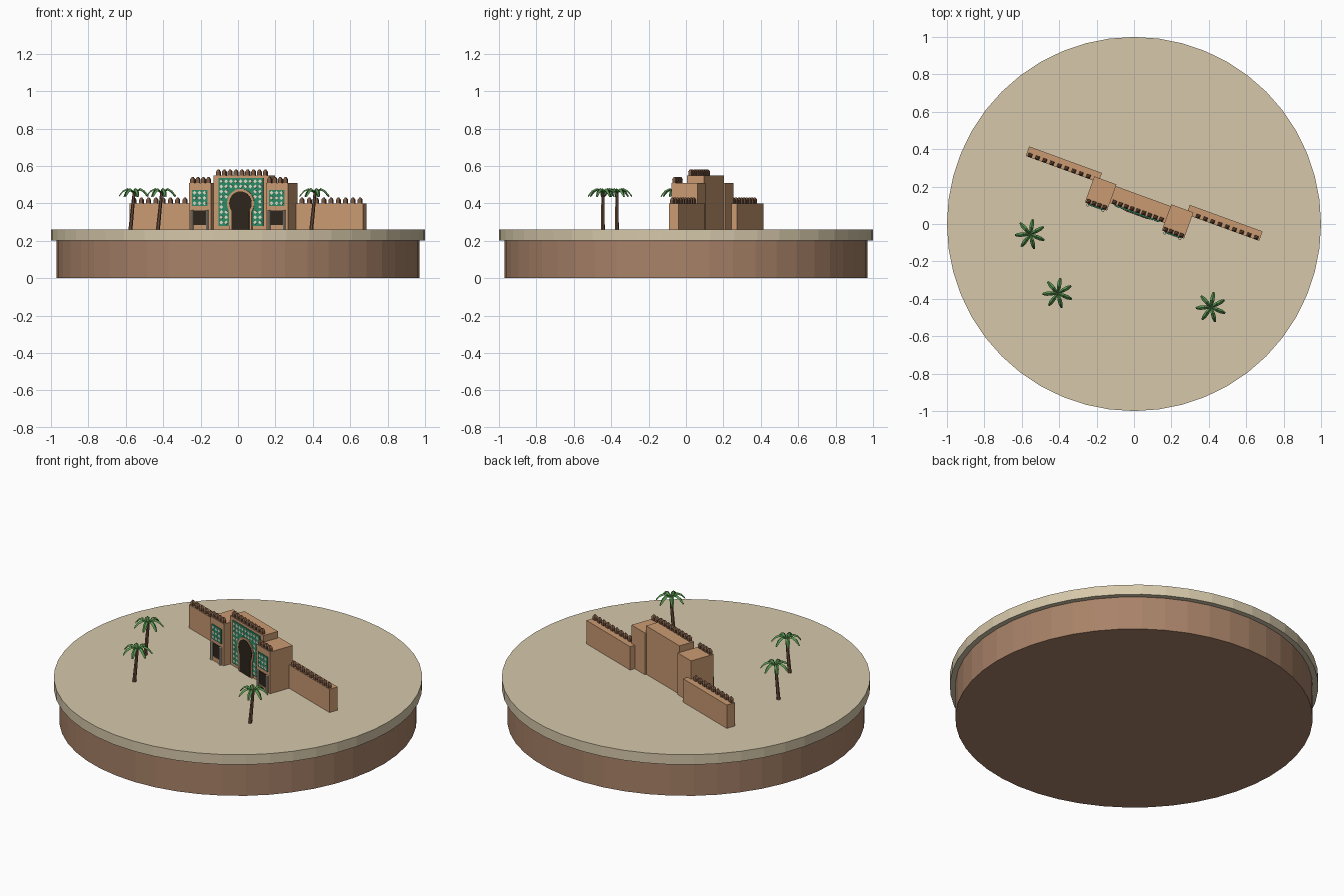
import bpy, bmesh, math
from mathutils import Matrix, Vector

cube = bpy.data.objects.get("Cube")
if cube:
    bpy.data.objects.remove(cube, do_unlink=True)


def material(name, rgb):
    """Flat material from 0-255 sRGB."""
    lin = [((c / 255 + 0.055) / 1.055) ** 2.4 for c in rgb] + [1]
    m = bpy.data.materials.new(name)
    m.use_nodes = True
    m.diffuse_color = lin
    m.node_tree.nodes["Principled BSDF"].inputs["Base Color"].default_value = lin
    return m


SAND = material("sand", (214, 200, 170))
EARTH = material("earth", (168, 130, 104))
CLAY = material("clay wall", (202, 154, 114))
MERLON = material("dark clay", (124, 90, 68))
TILE = material("green tile", (44, 140, 102))
IVORY = material("ivory tile", (226, 220, 200))
STONE = material("pale stone", (200, 188, 168))
SHADE = material("dark opening", (46, 38, 28))
TRUNK = material("palm trunk", (118, 86, 66))
LEAF = material("palm leaf", (88, 150, 80))

GROUND = 0.26
GATE = Matrix.Translation((0.027, 0.087, 0)) @ Matrix.Rotation(math.radians(-20), 4, "Z")


def finish(name, bm, mat, frame=Matrix()):
    bmesh.ops.recalc_face_normals(bm, faces=bm.faces)
    bm.transform(frame)
    me = bpy.data.meshes.new(name)
    bm.to_mesh(me)
    bm.free()
    me.materials.append(mat)
    ob = bpy.data.objects.new(name, me)
    bpy.context.collection.objects.link(ob)
    return ob


def cone(bm, r1, r2, z0, z1, sides, at=(0, 0), turn=0):
    place = Matrix.Translation((at[0], at[1], (z0 + z1) / 2)) @ Matrix.Rotation(turn, 4, "Z")
    bmesh.ops.create_cone(bm, cap_ends=True, segments=sides, radius1=r1, radius2=r2,
                          depth=z1 - z0, matrix=place)


def prism(bm, outline, front, back):
    """Extrude an (x, z) outline from y=front to y=back."""
    f = [bm.verts.new((x, front, z)) for x, z in outline]
    b = [bm.verts.new((x, back, z)) for x, z in outline]
    bm.faces.new(f)
    bm.faces.new(b[::-1])
    for i in range(len(f)):
        j = (i + 1) % len(f)
        bm.faces.new((f[i], b[i], b[j], f[j]))


def rect(x0, x1, z0, z1):
    return [(x0, z0), (x1, z0), (x1, z1), (x0, z1)]


def diamond(x, z, r):
    return [(x - r, z), (x, z - r), (x + r, z), (x, z + r)]


def horseshoe(leg, radius, centre, base):
    """Outline of a horseshoe arch."""
    a = math.acos(leg / radius)
    steps = 20
    arc = [(-a + (math.pi + 2 * a) * i / steps) for i in range(steps + 1)]
    return ([(leg, base)] + [(radius * math.cos(t), centre + radius * math.sin(t)) for t in arc]
            + [(-leg, base)])


def plates(name, outlines, front, back, mat):
    bm = bmesh.new()
    for o in outlines:
        prism(bm, o, front, back)
    return finish(name, bm, mat, GATE)


def merlons(name, x0, x1, y, z, count):
    """Row of small pointed battlements."""
    bm = bmesh.new()
    pitch = (x1 - x0) / count
    for i in range(count):
        x = x0 + pitch * (i + 0.5)
        prism(bm, rect(x - 0.011, x + 0.011, z, z + 0.018), y - 0.009, y + 0.009)
        cone(bm, 0.0155, 0.004, z + 0.018, z + 0.032, 4, (x, y), math.pi / 4)
    finish(name, bm, MERLON, GATE)


# Round base: earth drum with a wider sand slab
for name, r, z0, z1, mat in (("earth_drum", 0.97, 0, 0.2, EARTH),
                             ("sand_slab", 1.0, 0.2, GROUND, SAND)):
    bm = bmesh.new()
    cone(bm, r, r, z0, z1, 48)
    finish(name, bm, mat)

# Gatehouse block
plates("gate_block", [rect(-0.158, 0.158, GROUND, 0.55)], -0.03, 0.066, CLAY)
merlons("gate_merlons", -0.15, 0.15, -0.018, 0.55, 9)

# Tiled frame with horseshoe doorway
plates("gate_tiles", [rect(-0.128, 0.128, 0.28, 0.535)], -0.036, -0.03, TILE)
plates("gate_arch", [horseshoe(0.064, 0.077, 0.4, GROUND)], -0.04, -0.03, CLAY)
plates("gate_opening", [horseshoe(0.05, 0.064, 0.4, GROUND)], -0.042, -0.03, SHADE)
studs = []
for row in range(9):
    for col in range(-4, 5):
        x, z = col * 0.0275, 0.298 + row * 0.0275
        in_arch = abs(x) < 0.076 and z < 0.4 or math.hypot(x, z - 0.4) < 0.088
        if not in_arch:
            studs.append(diamond(x, z, 0.0105))
plates("gate_studs", studs, -0.038, -0.036, IVORY)

# Flanking towers and outer walls
for side, s in (("right", -1), ("left", 1)):
    c = s * 0.219
    plates(side + "_tower", [rect(c - 0.063, c + 0.063, GROUND, 0.51)], -0.073, 0.076, CLAY)
    merlons(side + "_tower_merlons", c - 0.06, c + 0.06, -0.061, 0.51, 4)
    plates(side + "_tower_tiles", [rect(c - 0.044, c + 0.044, 0.385, 0.472)],
           -0.078, -0.073, TILE)
    plates(side + "_tower_studs",
           [diamond(c + i * 0.028, 0.4285 + j * 0.028, 0.0105)
            for i in (-1, 0, 1) for j in (-1, 0, 1)], -0.08, -0.078, IVORY)
    plates(side + "_niche", [rect(c - 0.036, c + 0.036, GROUND, 0.362)], -0.076, -0.073, SHADE)
    plates(side + "_niche_sill", [rect(c - 0.036, c + 0.036, GROUND, 0.285)],
           -0.079, -0.073, CLAY)
    bm = bmesh.new()
    for k in (-1, 1):
        cone(bm, 0.008, 0.008, GROUND, 0.365, 8, (c + k * 0.043, -0.08))
    finish(side + "_niche_columns", bm, STONE, GATE)

    a, b = sorted((s * 0.25, s * 0.664))
    plates(side + "_wall", [rect(a, b, GROUND, 0.4)], 0.053, 0.107, CLAY)
    merlons(side + "_wall_merlons", a, b, 0.064, 0.4, 10)


# Palms: leaning trunk and seven drooping ridged fronds
def palm(name, x, y):
    bm = bmesh.new()
    cone(bm, 0.011, 0.008, GROUND, 0.462, 7)
    for v in bm.verts:
        v.co.x += (v.co.z - 0.462) * 0.1
    finish(name + "_trunk", bm, TRUNK, Matrix.Translation((x, y, 0)))

    bm = bmesh.new()
    spine = ((0, 0.458, 0.005), (0.035, 0.478, 0.011), (0.06, 0.466, 0.011), (0.082, 0.44, 0.005))
    for k in range(7):
        turn = Matrix.Rotation(math.radians(80) + math.tau * k / 7, 3, "Z")
        rings = []
        for r, z, w in spine:
            section = ((-w, -0.006), (0, 0.003), (w, -0.006), (0, -0.004))
            rings.append([bm.verts.new(turn @ Vector((r, side, z + dz))) for side, dz in section])
        for p, q in zip(rings, rings[1:]):
            for i in range(4):
                j = (i + 1) % 4
                bm.faces.new((p[i], p[j], q[j], q[i]))
        bm.faces.new(rings[0])
        bm.faces.new(rings[-1])
    finish(name + "_fronds", bm, LEAF, Matrix.Translation((x, y, 0)))


palm("palm_west", -0.555, -0.055)
palm("palm_middle", -0.408, -0.37)
palm("palm_east", 0.412, -0.445)
